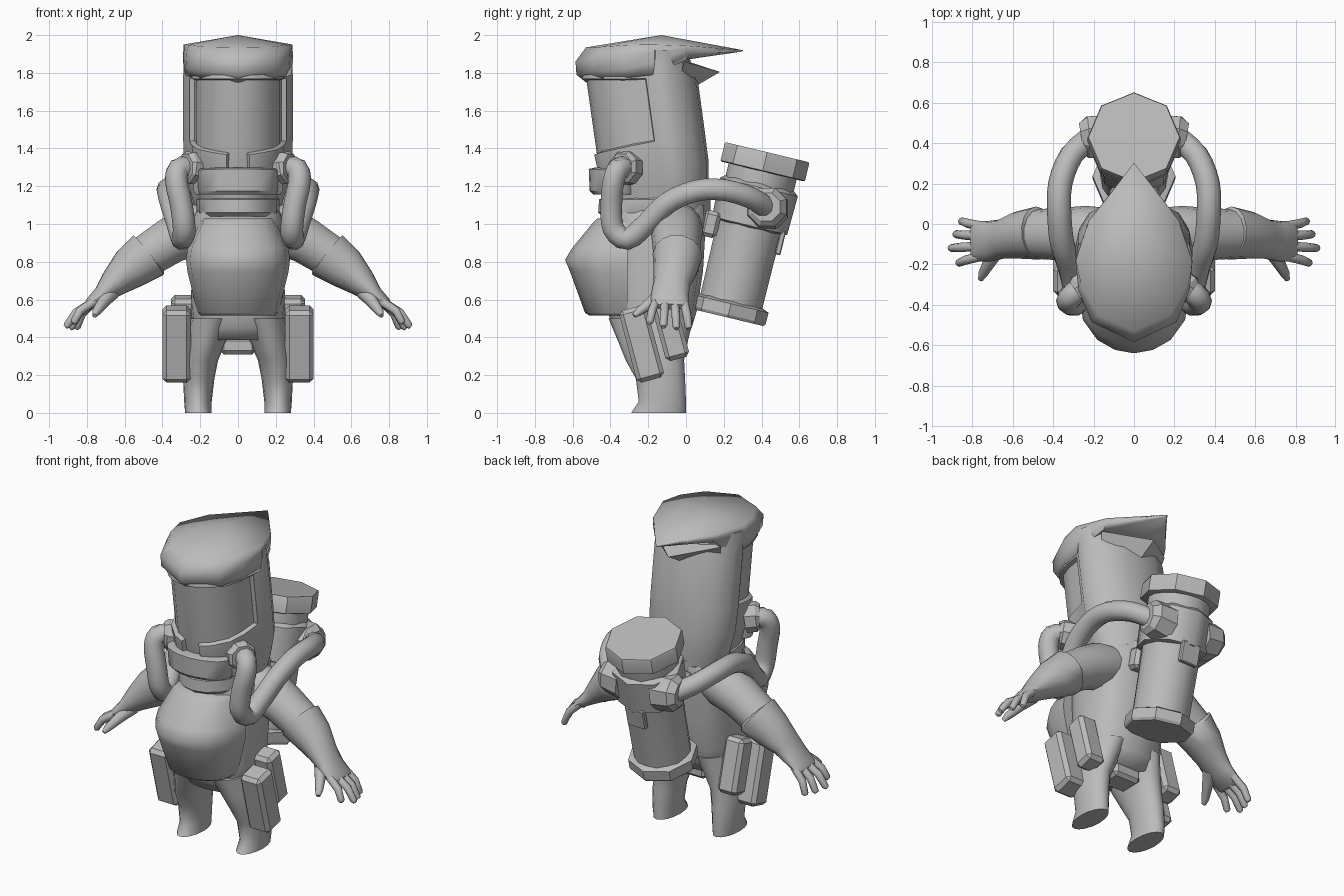
import bpy, bmesh, math
from mathutils import Vector, Matrix

if "Cube" in bpy.data.objects:
    bpy.data.objects.remove(bpy.data.objects["Cube"])

grey = bpy.data.materials.new("plain_grey")
grey.diffuse_color = (0.5, 0.5, 0.5, 1)
grey.use_nodes = True
grey.node_tree.nodes["Principled BSDF"].inputs["Base Color"].default_value = grey.diffuse_color


def finish(name, bm, mirror=False, angle=35):
    bmesh.ops.recalc_face_normals(bm, faces=bm.faces)
    me = bpy.data.meshes.new(name)
    bm.to_mesh(me)
    bm.free()
    me.materials.append(grey)
    for p in me.polygons:
        p.use_smooth = True
    me.set_sharp_from_angle(angle=math.radians(angle))
    ob = bpy.data.objects.new(name, me)
    bpy.context.collection.objects.link(ob)
    if mirror:
        ob.modifiers.new("mirror", 'MIRROR').use_mirror_merge = False
    return ob


def bridge(rings, apex=None):
    """Skin a list of closed rings and cap both ends."""
    bm = bmesh.new()
    vs = [[bm.verts.new(p) for p in r] for r in rings]
    n = len(vs[0])
    for a, b in zip(vs, vs[1:]):
        for i in range(n):
            j = (i + 1) % n
            bm.faces.new((a[i], a[j], b[j], b[i]))
    bm.faces.new(vs[0])
    if apex:
        top = bm.verts.new(apex)
        for i in range(n):
            bm.faces.new((vs[-1][i], vs[-1][(i + 1) % n], top))
    else:
        bm.faces.new(vs[-1])
    return bm


def both(half):
    """Complete a half outline (front to back) with its mirror image."""
    return half + [(-p[0],) + tuple(p[1:]) for p in half[-2:0:-1]]


ROUND = [(math.sin(a * math.pi / 8), (1 - math.cos(a * math.pi / 8)) / 2) for a in range(9)]


def loft(rows, half=ROUND):
    """Rows: z, front y, back y, half width, centre x, slope of the row along y."""
    rings = []
    for z, yf, yb, w, cx, slope in rows:
        ring = []
        for x, t in both(half):
            y = yf + t * (yb - yf)
            ring.append((cx + x * w, y, z + slope * (y + 0.16)))
        rings.append(ring)
    return bridge(rings)


def tube(path, radii, n=10, ref=(0, 1, 0), phase=0):
    """Sweep an ellipse; radii are (along ref, across ref)."""
    path = [Vector(p) for p in path]
    rings = []
    for i, p in enumerate(path):
        t = (path[min(i + 1, len(path) - 1)] - path[max(i - 1, 0)]).normalized()
        u = Vector(ref)
        u = (u - t * u.dot(t)).normalized()
        v = t.cross(u)
        ru, rv = radii[i] if isinstance(radii, list) else (radii, radii)
        angles = [2 * math.pi * (k + phase) / n for k in range(n)]
        rings.append([p + u * ru * math.cos(a) + v * rv * math.sin(a) for a in angles])
    return bridge(rings)


def spline(pts, steps=3):
    pts = [Vector(p) for p in pts]
    q = [pts[0]] + pts + [pts[-1]]
    out = []
    for a, b, c, d in zip(q, q[1:], q[2:], q[3:]):
        for k in range(steps):
            t = k / steps
            out.append(0.5 * (2 * b + (c - a) * t + (2 * a - 5 * b + 4 * c - d) * t * t
                              + (3 * b - a - 3 * c + d) * t ** 3))
    return out + [pts[-1]]


def box(name, centre, size, tilt=0, bevel=0.0, mirror=False):
    bm = bmesh.new()
    bmesh.ops.create_cube(bm, size=1)
    bmesh.ops.scale(bm, vec=size, verts=bm.verts)
    if bevel:
        bmesh.ops.bevel(bm, geom=[e for e in bm.edges], offset=bevel, segments=1, affect='EDGES')
    m = Matrix.Translation(centre) @ Matrix.Rotation(math.radians(tilt), 4, 'X')
    bmesh.ops.transform(bm, matrix=m, verts=bm.verts)
    return finish(name, bm, mirror, 20)


# Helmet with recessed wrap-round visor and a mouth notch below it
HEAD = [(0, 0), (.24, .02), (.45, .07), (.72, .2), (.84, .36), (.89, .57), (1, .64), (.95, .76), (.78, .89),
        (.4, .98), (0, 1)]
bm = loft([(1.06, -.43, .11, .22, 0, 0), (1.18, -.45, .12, .255, 0, 0), (1.30, -.475, .12, .285, 0, .1),
           (1.43, -.495, .10, .29, 0, .22), (1.78, -.555, .06, .29, 0, 0), (1.92, -.45, .0, .288, 0, 0)], HEAD)
visor = []
for f in bm.faces:
    c = f.calc_center_median()
    if c.y < -.22 and (1.45 < c.z < 1.72 or (1.28 < c.z < 1.4 and abs(c.x) < .05)):
        visor.append(f)
bmesh.ops.recalc_face_normals(bm, faces=bm.faces)
bmesh.ops.inset_region(bm, faces=visor, thickness=.012, depth=0)
bmesh.ops.inset_region(bm, faces=visor, thickness=.008, depth=-.025)
finish("helmet", bm, angle=50)

# Chin guard
finish("chin_guard", loft([(1.155, -.49, -.25, .225, 0, 0), (1.175, -.51, -.25, .235, 0, 0),
                           (1.27, -.515, -.25, .245, 0, -.06), (1.28, -.48, -.25, .235, 0, -.06)], HEAD))

# Pointed hood: underside, rounded brow, upper edge and crown
lower = [(0, -.53, 1.75), (.2, -.44, 1.77), (.25, -.3, 1.775), (.28, -.17, 1.79), (.23, 0, 1.87), (0, .02, 1.88)]
brow = [(0, -.58, 1.79), (.205, -.485, 1.81), (.27, -.33, 1.82), (.29, -.18, 1.85), (.225, .015, 1.90), (0, .29, 1.912)]
crest = [(0, -.585, 1.86), (.21, -.485, 1.88), (.275, -.33, 1.90), (.29, -.18, 1.91), (.225, .015, 1.925), (0, .30, 1.916)]
upper = [(0, -.53, 1.935), (.18, -.45, 1.938), (.26, -.31, 1.948), (.288, -.18, 1.95), (.22, .015, 1.943), (0, .303, 1.92)]
finish("hood", bridge([both(lower), both(brow), both(crest), both(upper)], (0, -.13, 2.0)), angle=75)

# Small second point beneath the hood
lip = [(0, -.05, 1.88), (.24, -.01, 1.86), (0, .18, 1.805)]
under = [(0, -.05, 1.74), (.22, -.03, 1.77), (0, .06, 1.735)]
finish("hood_flap", bridge([both(under), both(lip)]), angle=10)

# Neck ring, torso and belly
finish("neck_ring", loft([(1.04, -.44, .12, .21, 0, 0), (1.06, -.465, .13, .22, 0, 0),
                          (1.13, -.46, .13, .22, 0, 0), (1.14, -.43, .12, .21, 0, 0)]))
BODY = [(0, 0), (.45, .03), (.8, .13), (.96, .32), (1, .55), (.92, .8), (.65, .95), (0, 1)]
finish("torso", loft([(.385, -.345, -.01, .2, 0, 0), (.45, -.385, .03, .24, 0, 0), (.55, -.42, .06, .25, 0, 0),
                      (.75, -.40, .09, .245, 0, 0), (.92, -.40, .10, .25, 0, 0), (1.04, -.40, .12, .24, 0, 0),
                      (1.10, -.40, .12, .2, 0, 0)], BODY), angle=60)
BELLY = [(0, 0), (.34, .05), (.66, .2), (.92, .5), (1, 1), (0, 1)]
finish("belly", loft([(.515, -.51, -.31, .2, 0, 0), (.53, -.535, -.31, .215, 0, 0), (.75, -.615, -.31, .268, 0, 0),
                      (.81, -.64, -.31, .275, 0, 0), (.87, -.605, -.31, .268, 0, 0), (1.01, -.49, -.31, .2, 0, 0),
                      (1.03, -.47, -.31, .18, 0, 0)], BELLY), angle=60)

# Legs
finish("leg", loft([(0, -.29, 0, .07, .21, 0), (.06, -.25, 0, .073, .212, 0), (.18, -.265, -.005, .083, .208, 0),
                    (.28, -.32, -.01, .09, .195, 0), (.38, -.36, .01, .105, .165, 0),
                    (.50, -.41, .04, .12, .13, 0)]), True, 60)
box("crotch_strap", (0, -.13, .355), (.19, .16, .09), 0, .02)

# Hip pouches
box("front_pouch", (.325, -.235, .365), (.15, .15, .395), 15, .022, True)
box("rear_pouch", (.29, -.085, .45), (.13, .13, .34), 15, .022, True)

# Arms, gloves and fingers
finish("arm", tube([(.13, -.05, 1.0), (.24, -.05, .97), (.36, -.05, .91), (.50, -.05, .82)],
                   [(.13, .12), (.14, .14), (.13, .125), (.122, .115)], 14), True, 50)
finish("glove", tube([(.465, -.045, .845), (.475, -.045, .835), (.57, -.055, .765), (.655, -.075, .69),
                      (.72, -.085, .625), (.785, -.085, .575), (.80, -.085, .562)],
                     [(.11, .11), (.132, .135), (.118, .115), (.098, .08), (.1, .05), (.1, .032), (.09, .02)], 14),
       True, 50)
FINGERS = [(-.01, .86, .015, .445), (-.06, .89, -.05, .445), (-.11, .915, -.12, .455), (-.16, .875, -.195, .475)]
for k, (y0, x, y, z) in enumerate(FINGERS):
    base, tip = Vector((.76, y0, .59)), Vector((x, y, z))
    mid = base.lerp(tip, .55) + Vector((.012, 0, .015))
    finish(f"finger_{k + 1}", tube([base, mid, base.lerp(tip, .93), tip],
                                   [(.024, .024), (.023, .023), (.02, .02), (.012, .012)], 8), True, 50)
finish("thumb", tube([(.67, -.11, .64), (.71, -.18, .59), (.75, -.25, .535), (.76, -.275, .515)],
                     [(.045, .045), (.033, .033), (.023, .023), (.013, .013)], 8), True, 50)

# Air tank, built upright and then tilted back
TILT = Matrix.Translation((0, .22, .505)) @ Matrix.Rotation(math.radians(-13.5), 4, 'X')


def tank_part(name, profile, n):
    bm = tube([(0, 0, z) for r, z in profile], [(r, r) for r, z in profile], n)
    bmesh.ops.transform(bm, matrix=TILT, verts=bm.verts)
    finish(name, bm, angle=46 if name == "tank_harness" else 30)


tank_part("tank_body", [(.168, .03), (.17, .3), (.175, .6), (.185, .74), (.185, .83)], 16)
tank_part("tank_cap", [(.22, .795), (.23, .80), (.23, .89), (.225, .9)], 8)
tank_part("tank_base", [(.195, 0), (.205, .015), (.205, .075), (.17, .09)], 8)
tank_part("tank_harness", [(.175, .49), (.205, .50), (.212, .71), (.188, .73)], 8)
box("harness_tab_lower", TILT @ Vector((0, .18, .45)), (.13, .03, .13), -13.5, .006)
box("tank_mount", (0, .13, 1.0), (.24, .09, .14), -13.5, .02)

# Hose ports and hoses
finish("tank_port", tube([(.12, .43, 1.08), (.23, .43, 1.09), (.26, .425, 1.09)],
                         [(.12, .12), (.11, .11), (.08, .08)], 8, phase=.5), True, 25)
finish("helmet_port", tube([(.21, -.30, 1.29), (.265, -.335, 1.3), (.28, -.345, 1.3)],
                           [(.09, .09), (.09, .09), (.075, .075)], 8, phase=.5), True, 25)
HOSE = [(.22, .42, 1.09), (.31, .34, 1.14), (.365, .2, 1.18), (.37, .05, 1.175), (.355, -.1, 1.11), (.32, -.21, 1.0),
        (.295, -.31, .92), (.285, -.385, .975), (.30, -.395, 1.1), (.325, -.385, 1.22), (.315, -.36, 1.29),
        (.26, -.32, 1.3)]
finish("hose", tube(spline(HOSE), .06, 10, (1, 0, 0)), True, 60)
